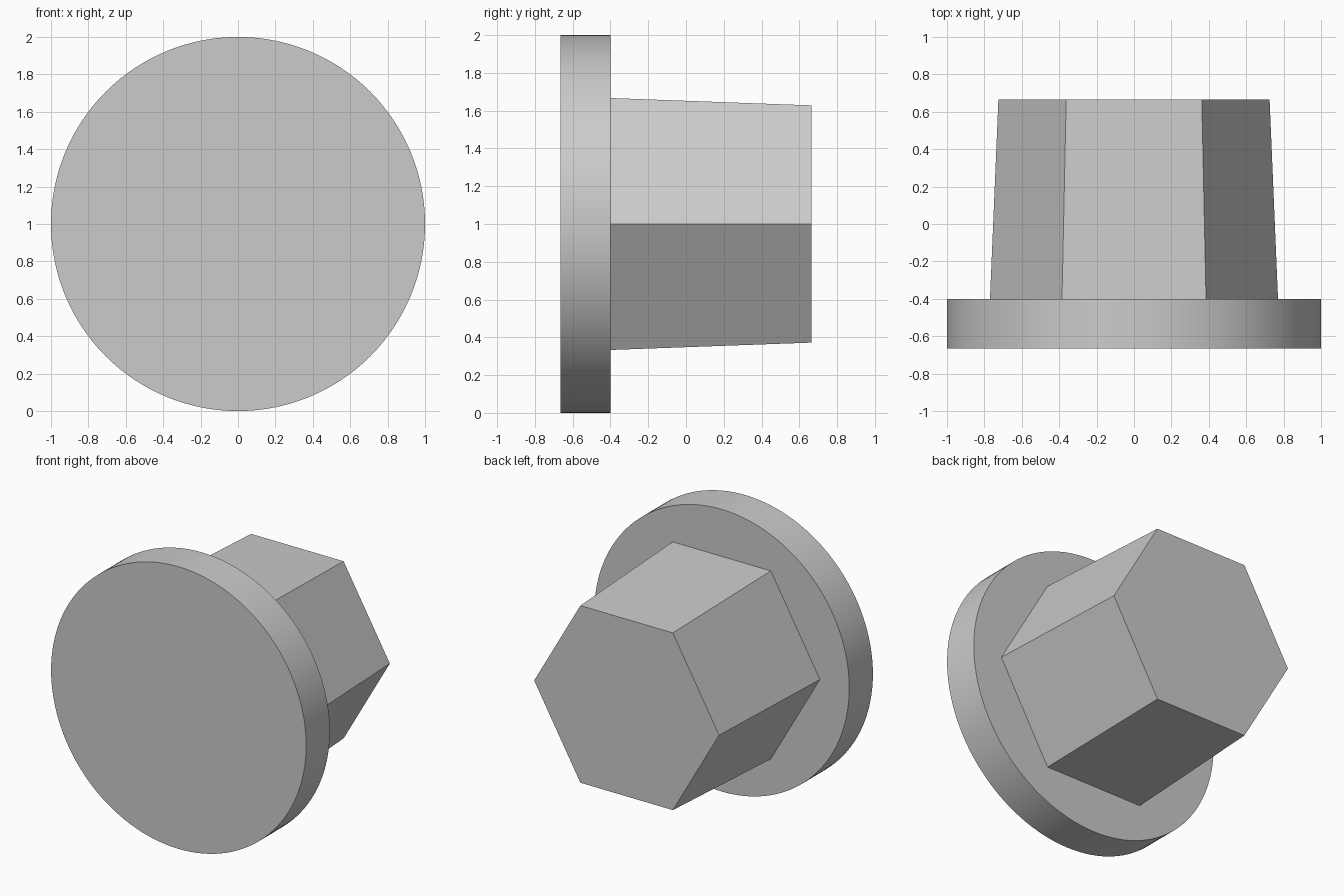
import bpy
import bmesh
import math

default_cube = bpy.data.objects.get("Cube")
if default_cube:
    bpy.data.objects.remove(default_cube, do_unlink=True)

GREY = (0.6, 0.6, 0.6, 1.0)
CENTRE_Z = 1.0

grey = bpy.data.materials.new("plain_grey")
grey.use_nodes = True
grey.diffuse_color = GREY
grey.node_tree.nodes["Principled BSDF"].inputs["Base Color"].default_value = GREY


def prism_along_y(name, sides, front, back, smooth=False):
    """Closed prism between two (y, radius) rings, with corners on the x axis."""
    bm = bmesh.new()
    rings = []
    for y, radius in (front, back):
        angles = [math.tau * i / sides for i in range(sides)]
        rings.append([bm.verts.new((radius * math.cos(a), y, radius * math.sin(a)))
                      for a in angles])
    for ring in rings:
        bm.faces.new(ring)
    for i in range(sides):
        j = (i + 1) % sides
        bm.faces.new((rings[0][i], rings[0][j], rings[1][j], rings[1][i]))
    bmesh.ops.recalc_face_normals(bm, faces=bm.faces)
    mesh = bpy.data.meshes.new(name)
    bm.to_mesh(mesh)
    bm.free()
    mesh.materials.append(grey)
    obj = bpy.data.objects.new(name, mesh)
    obj.location.z = CENTRE_Z
    bpy.context.collection.objects.link(obj)
    if smooth:
        bpy.ops.object.select_all(action="DESELECT")
        obj.select_set(True)
        bpy.context.view_layer.objects.active = obj
        bpy.ops.object.shade_smooth_by_angle(angle=math.radians(30))
    return obj


# Round flange at the front
prism_along_y("round_flange", 128, (-0.665, 1.0), (-0.4, 1.0), smooth=True)

# Slightly tapered hexagonal plug behind it
prism_along_y("hexagonal_plug", 6, (-0.4, 0.77), (0.665, 0.725))
